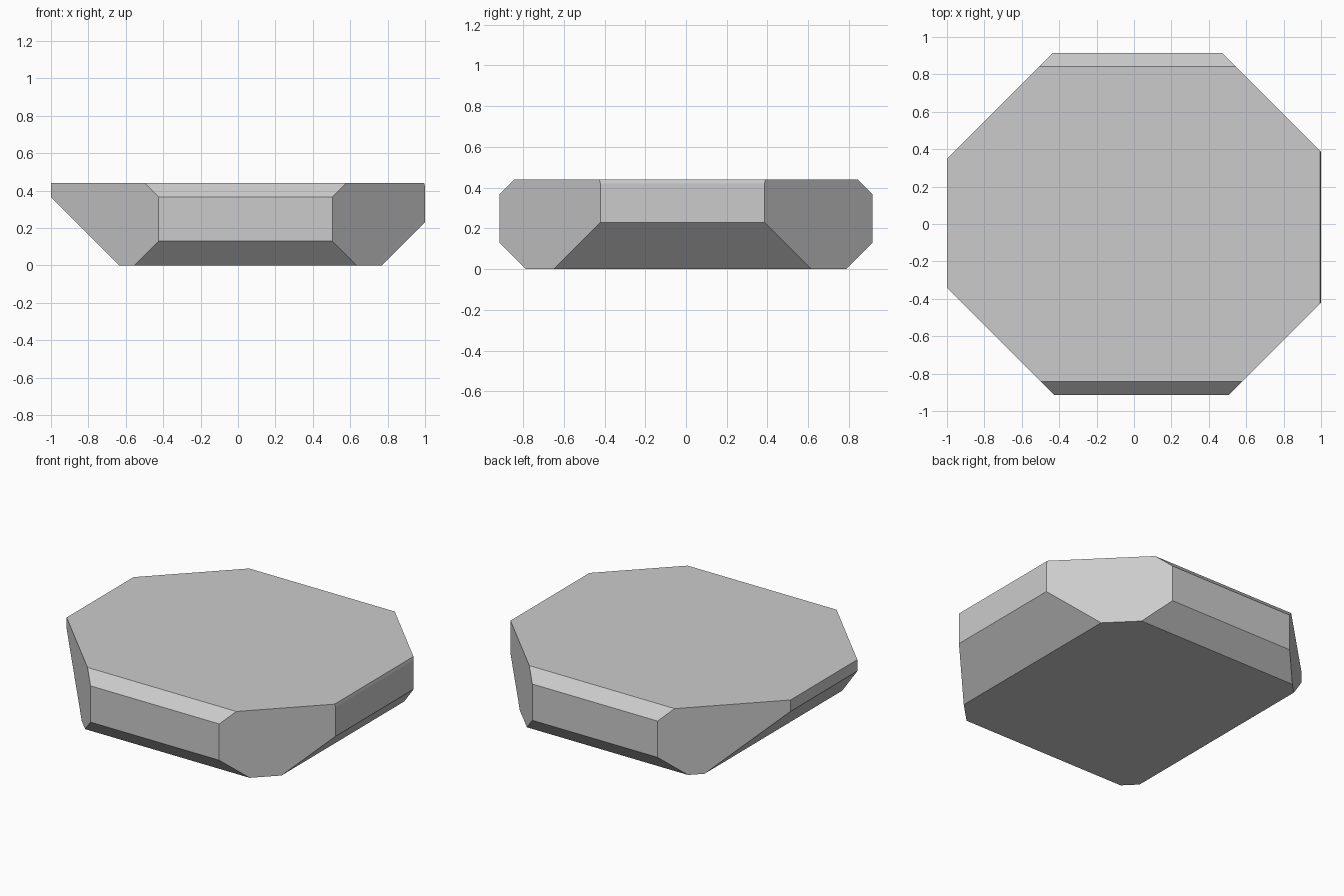
import bpy, bmesh
from mathutils import Vector

if "Cube" in bpy.data.objects:
    bpy.data.objects.remove(bpy.data.objects["Cube"])

# Starting block: the full bounding box
LX, LY, H = 1.0, 0.915, 0.44
bm = bmesh.new()
bmesh.ops.create_cube(bm, size=1.0)
for v in bm.verts:
    v.co = Vector((v.co.x * 2 * LX, v.co.y * 2 * LY, (v.co.z + 0.5) * H))


def slice_off(normal, d):
    """Remove everything where normal . p > d and cap the cut."""
    n = Vector(normal)
    geom = bm.verts[:] + bm.edges[:] + bm.faces[:]
    cut = bmesh.ops.bisect_plane(bm, geom=geom, dist=1e-5, plane_co=n * (d / n.length_squared),
                                 plane_no=n.normalized(), clear_outer=True)
    edges = [e for e in cut["geom_cut"] if isinstance(e, bmesh.types.BMEdge)]
    bmesh.ops.contextual_create(bm, geom=edges)


# Vertical corner facets
slice_off((1, 1, 0), 1.385)
slice_off((-1, 1, 0), 1.35)
slice_off((1, -1, 0), 1.42)
slice_off((-1, -1, 0), 1.34)

# Front and back bevels, top and bottom
for s in (-1, 1):
    slice_off((0, s, 1), 1.282)
    slice_off((0, s, -1), 0.785)

# Side undercuts and the thin top right bevel
slice_off((-1, 0, -1), 0.635)
slice_off((1, 0, -1), 0.77)
slice_off((1, 0, 0.25), 1.105)

bmesh.ops.recalc_face_normals(bm, faces=bm.faces[:])
mesh = bpy.data.meshes.new("faceted_slab")
bm.to_mesh(mesh)
bm.free()
slab = bpy.data.objects.new("faceted_slab", mesh)
bpy.context.collection.objects.link(slab)
